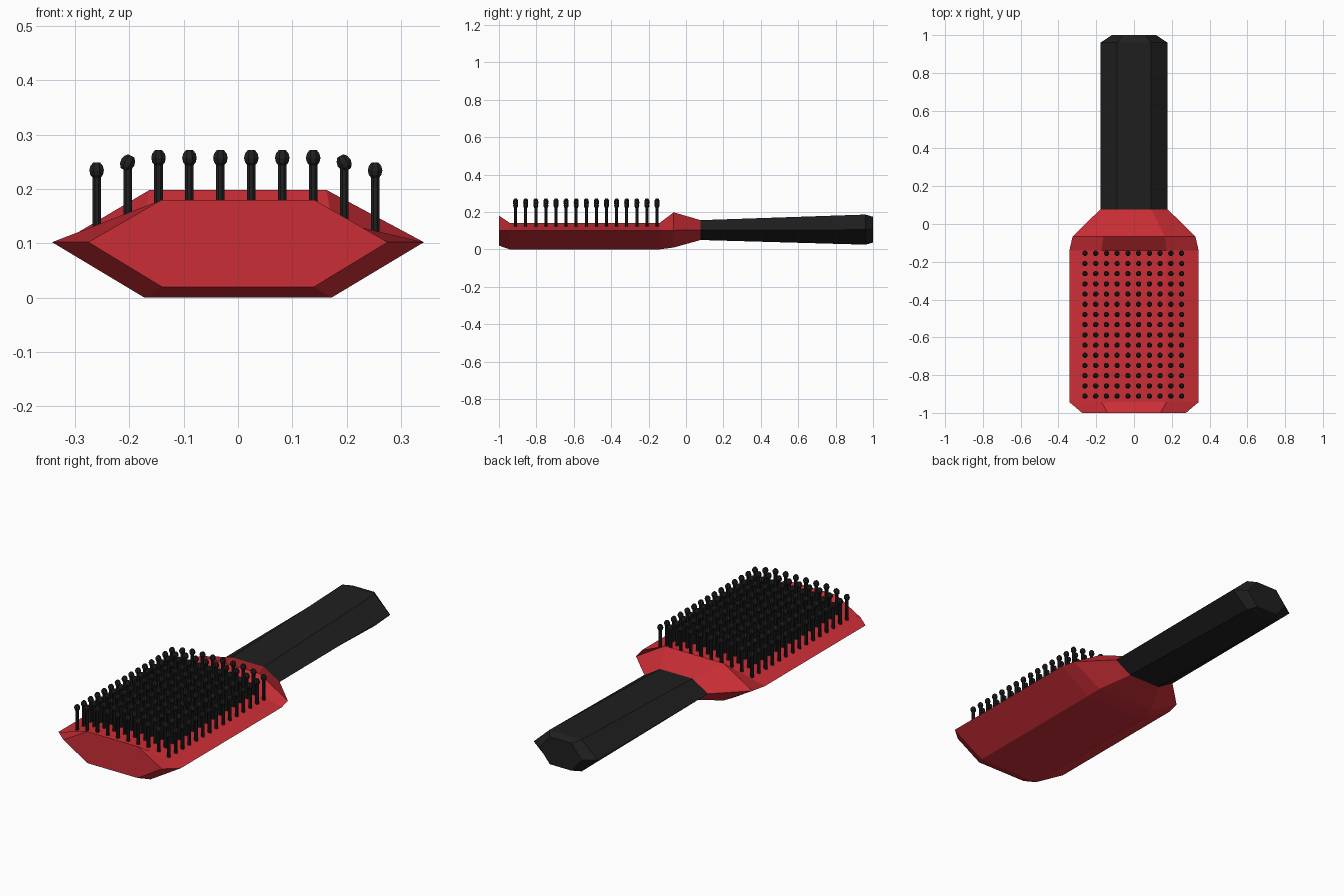
import bpy, bmesh, math
from mathutils import Matrix, Vector

if "Cube" in bpy.data.objects:
    bpy.data.objects.remove(bpy.data.objects["Cube"])


def material(name, color):
    m = bpy.data.materials.new(name)
    m.diffuse_color = (*color, 1)
    m.use_nodes = True
    m.node_tree.nodes["Principled BSDF"].inputs["Base Color"].default_value = m.diffuse_color
    return m


RED = material("red plastic", (0.60, 0.027, 0.037))
BLACK = material("black rubber", (0.014, 0.014, 0.014))


def finish(bm, name, mat):
    bmesh.ops.recalc_face_normals(bm, faces=bm.faces)
    me = bpy.data.meshes.new(name)
    bm.to_mesh(me)
    bm.free()
    me.materials.append(mat)
    ob = bpy.data.objects.new(name, me)
    bpy.context.collection.objects.link(ob)
    return ob


def bridge(bm, rings):
    n = len(rings[0])
    for a, b in zip(rings, rings[1:]):
        for i in range(n):
            j = (i + 1) % n
            bm.faces.new((a[i], a[j], b[j], b[i]))
    bm.faces.new(rings[0])
    bm.faces.new(rings[-1])


def hex_loft(name, stations, mat):
    """Stations: y, half width, half width of the flats, low z, middle z, high z."""
    bm = bmesh.new()
    rings = []
    for y, w, f, lo, mid, hi in stations:
        pts = [(w, mid), (f, hi), (-f, hi), (-w, mid), (-f, lo), (f, lo)]
        rings.append([bm.verts.new((x, y, z)) for x, z in pts])
    bridge(bm, rings)
    return finish(bm, name, mat)


# Head with a sunken bristle bed and a neck tapering to the handle
hex_loft("brush_head", [
    (-1.0, 0.275, 0.14, 0.02, 0.102, 0.18),
    (-0.943, 0.342, 0.172, 0.0, 0.102, 0.142),
    (-0.14, 0.342, 0.172, 0.0, 0.102, 0.142),
    (-0.066, 0.325, 0.163, 0.01, 0.102, 0.198),
    (0.078, 0.178, 0.09, 0.05, 0.103, 0.156)], RED)

# Handle, flaring in thickness toward its chamfered end
hex_loft("handle", [
    (0.076, 0.178, 0.09, 0.05, 0.103, 0.156),
    (0.96, 0.178, 0.09, 0.025, 0.105, 0.186),
    (1.0, 0.118, 0.06, 0.036, 0.105, 0.174)], BLACK)


# Bristles: a stem with a rounded tip, in a 10 by 15 grid
def lathe(bm, profile, matrix, sides=8):
    rings = []
    for r, z in profile:
        rings.append([bm.verts.new(matrix @ Vector((
            r * math.cos((i + 0.5) * math.tau / sides),
            r * math.sin((i + 0.5) * math.tau / sides), z))) for i in range(sides)])
    bridge(bm, rings)


TIP = [(0.007, -0.0145), (0.0125, -0.008), (0.0145, 0.0),
       (0.0125, 0.008), (0.007, 0.0145)]
bm = bmesh.new()
for col in range(10):
    x = -0.26 + col * 0.0569
    edge = min(col, 9 - col)
    top = (0.234, 0.248)[edge] if edge < 2 else 0.257
    # the second column on each side has its tips leaning inward
    lean = math.radians(28) * (1 if x < 0 else -1) if edge == 1 else 0
    for row in range(15):
        y = -0.155 - row * 0.054
        lathe(bm, [(0.0085, 0.105), (0.0085, top - 0.008)],
              Matrix.Translation((x, y, 0)))
        lathe(bm, TIP, Matrix.Translation((x, y, top)) @ Matrix.Rotation(lean, 4, 'Y'))
finish(bm, "bristles", BLACK)
